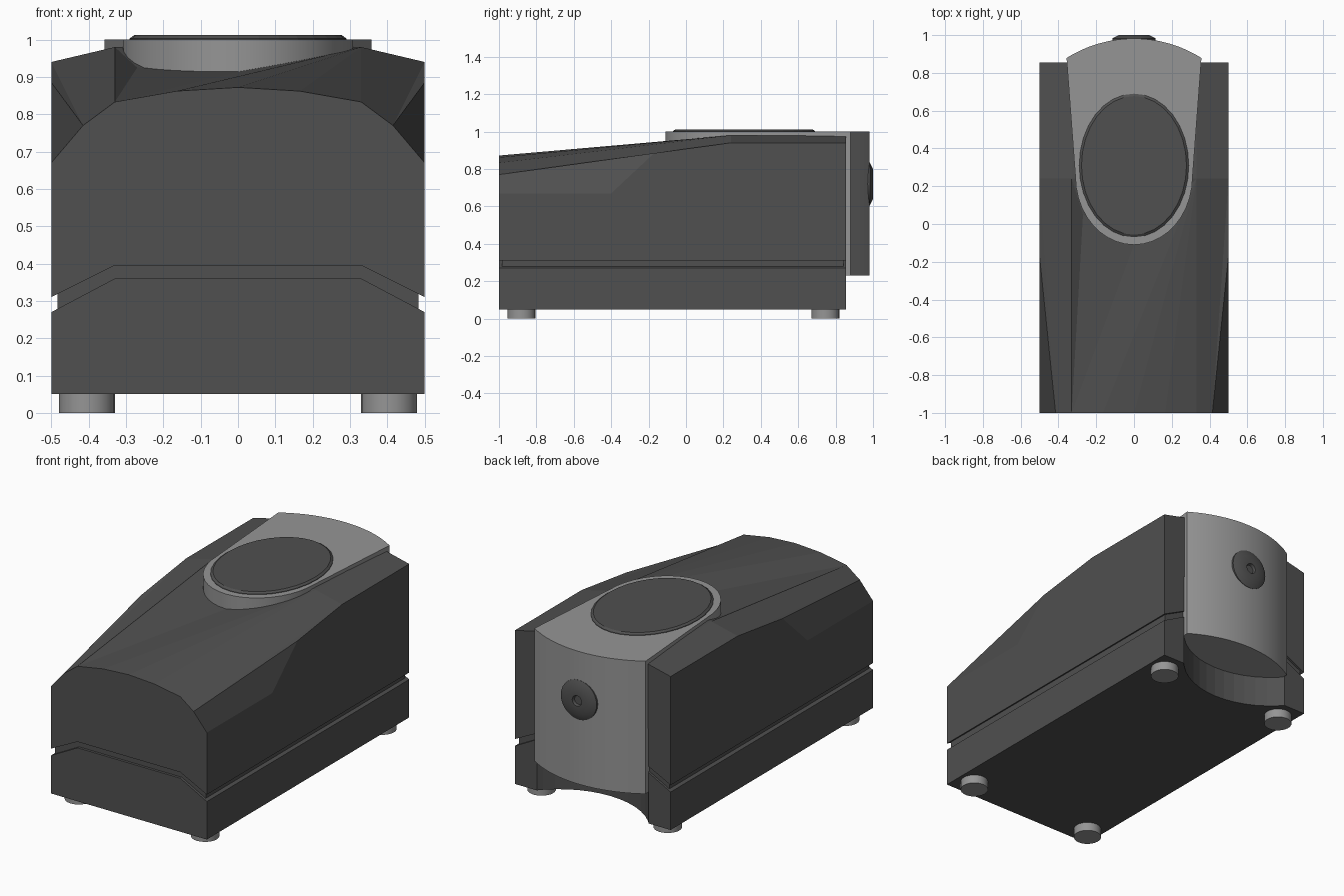
import bpy, bmesh, math
from mathutils import Matrix

if "Cube" in bpy.data.objects:
    bpy.data.objects.remove(bpy.data.objects["Cube"])


def material(name, v):
    m = bpy.data.materials.new(name)
    m.diffuse_color = (v, v, v, 1)
    m.use_nodes = True
    m.node_tree.nodes["Principled BSDF"].inputs["Base Color"].default_value = m.diffuse_color
    return m


dark = material("dark_shell", 0.08)
light = material("light_trim", 0.3)


def build(name, faces, mat, smooth=False):
    """Object from faces given as coordinate tuples; equal corners are shared."""
    bm, cache = bmesh.new(), {}
    for f in faces:
        vs = []
        for co in f:
            key = tuple(round(c, 5) for c in co)
            if key not in cache:
                cache[key] = bm.verts.new(co)
            vs.append(cache[key])
        bm.faces.new(vs)
    bmesh.ops.recalc_face_normals(bm, faces=bm.faces[:])
    me = bpy.data.meshes.new(name)
    bm.to_mesh(me)
    bm.free()
    ob = bpy.data.objects.new(name, me)
    bpy.context.collection.objects.link(ob)
    if mat:
        me.materials.append(mat)
    if smooth:
        bpy.ops.object.select_all(action='DESELECT')
        ob.select_set(True)
        bpy.context.view_layer.objects.active = ob
        bpy.ops.object.shade_smooth_by_angle(angle=math.radians(30))
    return ob


def loft(name, rings, mat, smooth=False):
    """Skin a list of closed rings and cap both ends."""
    faces = [rings[0], rings[-1]]
    for a, b in zip(rings, rings[1:]):
        n = len(a)
        faces += [(a[i], a[(i + 1) % n], b[(i + 1) % n], b[i]) for i in range(n)]
    return build(name, faces, mat, smooth)


def ellipse(cx, cy, rx, ry, z, n=32):
    return [(cx + rx * math.cos(2 * math.pi * i / n),
             cy + ry * math.sin(2 * math.pi * i / n), z) for i in range(n)]


def mir(f):
    return [(-x, y, z) for x, y, z in f]


F, M, B = -1.0, 0.24, 0.855

# Upper shell: arched front blending to a flatter rear, with chamfered corners
P = [(.5, F, .67), (.415, F, .77), (.33, F, .833), (.165, F, .862), (0, F, .872)]
S1, S2 = (.5, -.4, .67), (.5, -.17, .885)
Q0, Q1, T0, T1 = (.5, M, .94), (.33, M, .98), (.5, B, .94), (.33, B, .98)
f0, f1, b0, b1 = (.5, F, .31), (.33, F, .395), (.5, B, .31), (.33, B, .395)
half = [
    (P[0], S1, S2, P[1]),
    (f0, b0, T0, Q0, S2, S1, P[0]),
    (P[1], S2, Q0), (P[1], Q0, Q1, P[2]),
    (Q0, T0, T1, Q1),
    (f0, b0, b1, f1),
]
faces = half + [mir(f) for f in half]
PL, QL = mir(P), mir([Q1])[0]
faces.append([f0] + P + PL[3::-1] + mir([f0, f1]) + [f1])
faces.append([b0, T0, T1] + mir([T1, T0, b0, b1]) + [b1])
faces.append([f1, b1] + mir([b1, f1]))
faces.append([Q1, T1] + mir([T1, Q1]))
arc = P[2:] + PL[3:1:-1]
faces += [(Q1, a, b) for a, b in zip(arc, arc[1:])]
A, D, E = PL[2], (-.27, .05, .925), (0, -.11, .914)
faces += [(A, Q1, E), (A, E, D), (A, D, QL), (QL, D, E, Q1)]
shell = build("upper_shell", faces, dark)

# Lower base with raised middle, and the recessed core seen in the groove
prof = [(-.5, .05), (.5, .05), (.5, .27), (.33, .36), (-.33, .36), (-.5, .27)]
base = loft("lower_base", [[(x, y, z) for x, z in prof] for y in (F, B)], dark)
rect = [(-.483, -.985), (.483, -.985), (.483, .842), (-.483, .842)]
core = loft("groove_core", [[(x, y, z) for x, y in rect] for z in (.15, .55)], dark)

# Curved notch in the rear, below the trim block
cutter = loft("notch_cutter", [ellipse(0, 1.165, .475, .475, z, 48) for z in (-.1, .6)], None)
for ob in (shell, base, core):
    mod = ob.modifiers.new("notch", 'BOOLEAN')
    mod.operation, mod.solver, mod.object = 'DIFFERENCE', 'EXACT', cutter
    bpy.context.view_layer.objects.active = ob
    bpy.ops.object.modifier_apply(modifier=mod.name)
bpy.data.objects.remove(cutter)

# Trim block: rounded nose, straight flanks, bowed back
R = .67
span = math.asin(.357 / R)
outline = [(.31 * math.cos(t), .25 + .36 * math.sin(t))
           for t in (math.pi + math.pi * i / 20 for i in range(21))]
outline += [(R * math.sin(t), .982 - R + R * math.cos(t))
            for t in (span - 2 * span * i / 16 for i in range(17))]
loft("trim_block", [[(x, y, z) for x, y in outline] for z in (.23, 1.0)], light, True)

# Oval pad on the trim block
loft("oval_pad", [ellipse(0, .31, .29, .38, .99), ellipse(0, .31, .29, .38, 1.003),
                  ellipse(0, .31, .278, .367, 1.012)], dark)

# Round rear button with a small central socket
knob = loft("rear_button", [ellipse(0, 0, r, r, z, 28) for r, z in
            ((.115, -.05), (.115, -.017), (.08, 0), (.03, 0), (.025, -.015))], dark, True)
knob.data.transform(Matrix.Translation((0, 1, .72)) @ Matrix.Rotation(-math.pi / 2, 4, 'X'))

# Four feet
for sx, side in ((-1, "left"), (1, "right")):
    for y, end in ((-.88, "front"), (.745, "rear")):
        loft(f"{end}_{side}_foot",
             [ellipse(sx * .405, y, .075, .075, z, 24) for z in (0, .06)], light, True)
